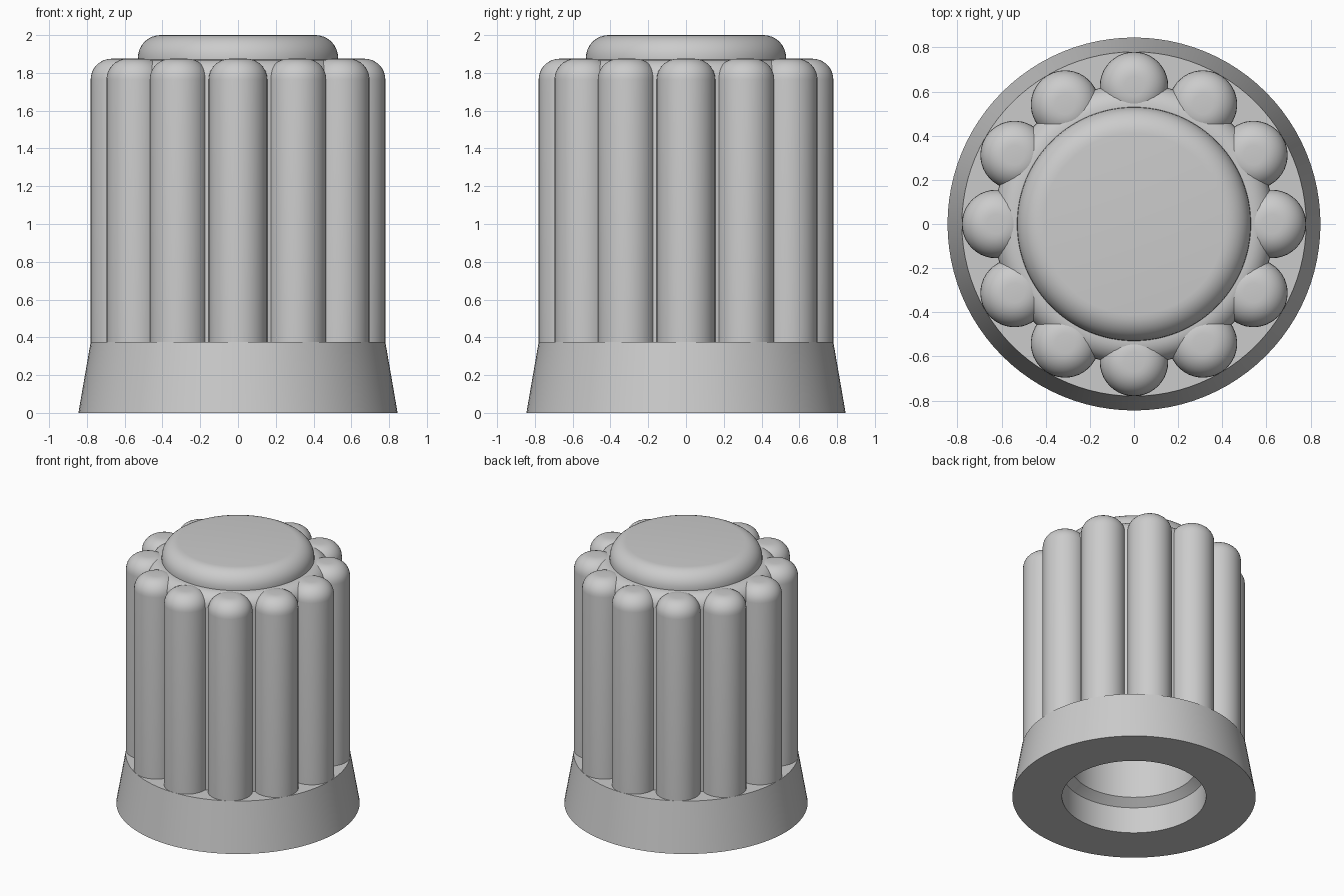
import bpy
import bmesh
from math import sin, cos, pi, acos, radians

cube = bpy.data.objects.get("Cube")
if cube:
    bpy.data.objects.remove(cube, do_unlink=True)

grey = bpy.data.materials.new("grey_plastic")
grey.use_nodes = True
grey.diffuse_color = (0.6, 0.6, 0.6, 1)
grey.node_tree.nodes["Principled BSDF"].inputs["Base Color"].default_value = (0.6, 0.6, 0.6, 1)


def finish(name, bm):
    """Turn a bmesh into a smooth-shaded object with sharp edges kept."""
    bmesh.ops.remove_doubles(bm, verts=bm.verts, dist=1e-5)
    bmesh.ops.recalc_face_normals(bm, faces=bm.faces)
    mesh = bpy.data.meshes.new(name)
    bm.to_mesh(mesh)
    bm.free()
    mesh.materials.append(grey)
    obj = bpy.data.objects.new(name, mesh)
    bpy.context.collection.objects.link(obj)
    bpy.ops.object.select_all(action="DESELECT")
    obj.select_set(True)
    bpy.context.view_layer.objects.active = obj
    bpy.ops.object.shade_smooth_by_angle(angle=radians(30))
    return obj


def fillet(radius, top, size, steps=8):
    """Quarter-round points from the side wall up to the flat top."""
    angles = [i * pi / 2 / steps for i in range(steps + 1)]
    return [(radius - size + size * cos(a), top - size + size * sin(a)) for a in angles]


def lathe(name, profile, segments):
    bm = bmesh.new()
    verts = [bm.verts.new((r, 0, z)) for r, z in profile]
    edges = [bm.edges.new(pair) for pair in zip(verts, verts[1:])]
    bmesh.ops.spin(bm, geom=verts + edges, cent=(0, 0, 0), axis=(0, 0, 1),
                   angle=2 * pi, steps=segments, use_duplicate=False)
    return finish(name, bm)


# Flared skirt, fluted core and stepped shaft bore as one turned body
BORE, BORE_TOP = 0.44, 1.5
lathe("knob_body", [(0, BORE_TOP), (BORE, BORE_TOP), (BORE, 0.25), (0.5, 0.2),
                    (0.5, 0), (0.845, 0), (0.78, 0.375), (0.635, 0.375)]
      + fillet(0.635, 1.87, 0.1) + [(0, 1.87)], 96)

# Raised rounded cap
lathe("top_cap", [(0.53, 1.86)] + fillet(0.53, 2.0, 0.12) + [(0, 2.0)], 96)

# Ring of twelve grip ribs with rounded tops
RIBS = 12
rib = lathe("grip_rib", [(0.155, 0.37)] + fillet(0.155, 1.875, 0.11) + [(0, 1.875)], 40)
for i in range(RIBS):
    part = rib if i == 0 else rib.copy()
    if i:
        bpy.context.collection.objects.link(part)
    part.name = f"grip_rib_{i + 1}"
    angle = 2 * pi * i / RIBS
    part.location = (0.625 * cos(angle), 0.625 * sin(angle), 0)
    part.rotation_euler.z = angle

# Flat side of the shaft bore, with a bevelled lead-in
bm = bmesh.new()
loops = []
for flat_x, z in [(0.25, 0.25), (0.21, 0.3), (0.21, BORE_TOP)]:
    half = acos(flat_x / BORE)
    loops.append([bm.verts.new((BORE * cos(a), BORE * sin(a), z))
                  for a in (half * (i / 10 - 1) for i in range(21))])
for low, high in zip(loops, loops[1:]):
    for i in range(len(low)):
        bm.faces.new((low[i - 1], low[i], high[i], high[i - 1]))
bm.faces.new(loops[0])
bm.faces.new(loops[-1])
finish("bore_flat", bm)
